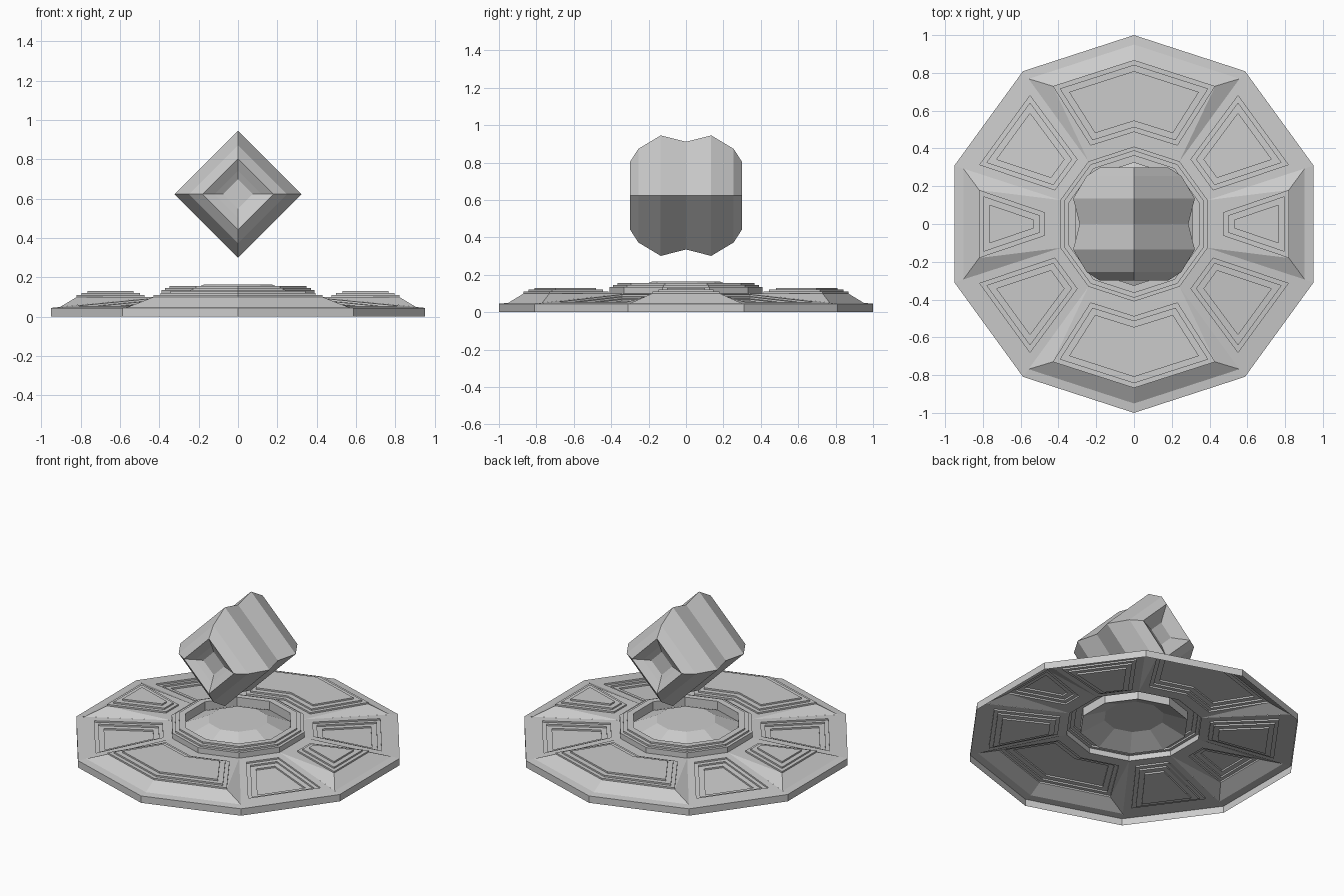
import bpy, bmesh, math
from mathutils import Vector, Matrix

if "Cube" in bpy.data.objects:
    bpy.data.objects.remove(bpy.data.objects["Cube"])

RIM, DECK, RING = 0.045, 0.10, 0.41


def finish(bm, name):
    bmesh.ops.remove_doubles(bm, verts=bm.verts, dist=0.0005)
    bmesh.ops.recalc_face_normals(bm, faces=bm.faces)
    me = bpy.data.meshes.new(name)
    bm.to_mesh(me)
    bm.free()
    ob = bpy.data.objects.new(name, me)
    bpy.context.collection.objects.link(ob)
    return ob


def face(bm, *pts):
    return bm.faces.new([bm.verts.new(p) for p in pts])


def strip(bm, a, b):
    for i in range(len(a) - 1):
        face(bm, a[i], a[i + 1], b[i + 1], b[i])


def polar(r, deg, z):
    a = math.radians(deg)
    return Vector((r * math.cos(a), r * math.sin(a), z))


def tiers(bm, f, dz):
    # three stepped levels, upwards or downwards
    for inset in (0.024, 0.032, 0):
        f = bmesh.ops.extrude_discrete_faces(bm, faces=[f])['faces'][0]
        for v in f.verts:
            v.co.z += dz
        if inset:
            bmesh.ops.inset_individual(bm, faces=[f], thickness=inset, use_even_offset=True)


def lathe(bm, profile, n, start, caps):
    rings = [[polar(r, start + 360 * i / n, z) for i in range(n + 1)] for r, z in profile]
    for a, b in zip(rings, rings[1:]):
        strip(bm, a, b)
    for k in caps:
        face(bm, *rings[k][:-1])


def raised_sector(name, angles, outer, inner, turn):
    bm = bmesh.new()
    O = [polar(1, a, RIM) for a in angles]
    S = [polar(0.95, a, RIM + 0.005) for a in angles]
    I = [polar(RING, a, DECK) for a in angles]
    A = [Vector((x, y, DECK)) for x, y in outer]
    C = [Vector((x, y, DECK)) for x, y in inner]
    strip(bm, O, S)
    strip(bm, S, A)
    strip(bm, C, I)
    for k in (0, -1):
        face(bm, S[k], A[k], I[k])
        face(bm, A[k], C[k], I[k])
    tiers(bm, face(bm, *A, *reversed(C)), 0.010)
    bmesh.ops.rotate(bm, verts=bm.verts, cent=(0, 0, 0), matrix=Matrix.Rotation(turn, 3, 'Z'))
    finish(bm, name)


# raised panels: long ones front and back, short ones left and right
for label, turn in (("a", 0), ("b", math.pi)):
    raised_sector("long_panel_" + label, (54, 90, 126),
                  ((0.43, 0.73), (0, 0.868), (-0.43, 0.73)),
                  ((0.23, 0.415), (0, 0.487), (-0.23, 0.415)), turn)
    raised_sector("short_panel_" + label, (-18, 18),
                  ((0.82, -0.18), (0.82, 0.18)),
                  ((0.475, -0.063), (0.475, 0.063)), turn)

# sunken panels on the four sloping diagonal sectors
for mid in (36, 144, 216, 324):
    bm = bmesh.new()
    ro, ri = math.cos(math.radians(18)), RING * math.cos(math.radians(18))

    def edge(r, half):
        z = RIM + (DECK - RIM) * (ro - r) / (ro - ri)
        rot = Matrix.Rotation(math.radians(mid), 3, 'Z')
        return [rot @ Vector((r, s * half, z)) for s in (-1, 1)]

    t = math.tan(math.radians(18))
    O, A, C, I = edge(ro, ro * t), edge(0.845, 0.226), edge(0.445, 0.10), edge(ri, ri * t)
    strip(bm, O, A)
    strip(bm, C, I)
    for k in (0, 1):
        face(bm, O[k], A[k], C[k], I[k])
    tiers(bm, face(bm, A[0], A[1], C[1], C[0]), -0.010)
    finish(bm, "sunken_panel_%d" % mid)

# outer rim wall, open underneath
bm = bmesh.new()
lathe(bm, [(1, 0), (1, RIM)], 10, 90, [])
finish(bm, "rim_wall")

# stepped central ring with a low faceted dome inside
bm = bmesh.new()
lathe(bm, [(RING, DECK), (RING, 0.135), (0.39, 0.135), (0.39, 0.146), (0.365, 0.146),
           (0.365, 0.156), (0.325, 0.156), (0.325, 0.10), (0.18, 0.165)], 10, 90, [-1])
finish(bm, "centre_ring")

# floating diamond-section block with recessed ends
half = [(0.288, 0), (0.322, 0.135), (0.25, 0.255), (0.18, 0.30), (0.12, 0.27), (0.075, 0.25)]
profile = [(r, -z) for r, z in reversed(half[1:])] + half
bm = bmesh.new()
lathe(bm, profile, 4, 0, [0, -1])
bmesh.ops.rotate(bm, verts=bm.verts, cent=(0, 0, 0), matrix=Matrix.Rotation(math.pi / 2, 3, 'X'))
bmesh.ops.translate(bm, verts=bm.verts, vec=(0, 0, 0.623))
finish(bm, "floating_block")
